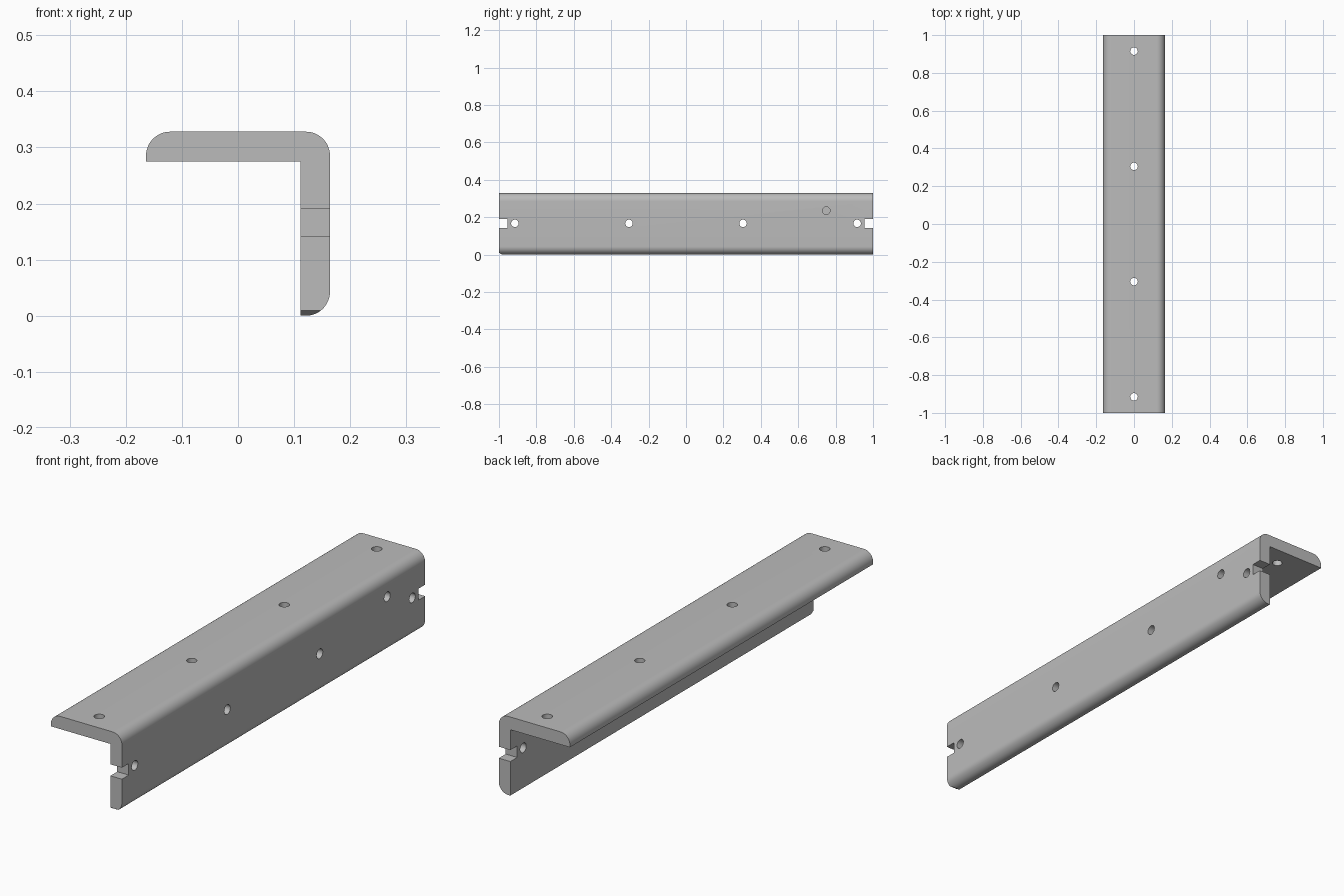
import bpy, bmesh, math
from mathutils import Matrix

cube = bpy.data.objects.get("Cube")
if cube:
    bpy.data.objects.remove(cube, do_unlink=True)

W, T, R, H = 0.164, 0.053, 0.043, 0.328   # half width, thickness, corner radius, height
HOLE = 0.02
HOLE_Y = (-0.915, -0.305, 0.305, 0.915)

steel = bpy.data.materials.new("plain grey steel")
grey = (0.5, 0.5, 0.5, 1)
steel.diffuse_color = grey
steel.use_nodes = True
steel.node_tree.nodes["Principled BSDF"].inputs["Base Color"].default_value = grey


def arc(cx, cz, start, steps=12):
    """Quarter arc, counterclockwise from start (degrees)."""
    angles = [math.radians(start + 90 * i / steps) for i in range(steps + 1)]
    return [(cx + R * math.cos(a), cz + R * math.sin(a)) for a in angles]


def make_object(name, bm):
    bmesh.ops.recalc_face_normals(bm, faces=bm.faces[:])
    mesh = bpy.data.meshes.new(name)
    bm.to_mesh(mesh)
    bm.free()
    mesh.materials.append(steel)
    obj = bpy.data.objects.new(name, mesh)
    bpy.context.collection.objects.link(obj)
    return obj


def drill(bm, axis, location, depth):
    turn = Matrix.Rotation(math.pi / 2, 4, 'Y') if axis == 'X' else Matrix()
    bmesh.ops.create_cone(bm, cap_ends=True, segments=32, radius1=HOLE, radius2=HOLE,
                          depth=depth, matrix=Matrix.Translation(location) @ turn)


def block(bm, location, size, tilt=0):
    bmesh.ops.create_cube(bm, size=1, matrix=Matrix.Translation(location)
                          @ Matrix.Rotation(tilt, 4, 'X') @ Matrix.Diagonal((*size, 1)))


# L-shaped rail: rounded profile extruded along y
profile = [(W - T, 0)] + arc(W - R, R, -90) + arc(W - R, H - R, 0)
profile += arc(-W + R, H - R, 90) + [(-W, H - T), (W - T, H - T)]
bm = bmesh.new()
face = bm.faces.new([bm.verts.new((x, -1, z)) for x, z in profile])
new = bmesh.ops.extrude_face_region(bm, geom=[face])["geom"]
bmesh.ops.translate(bm, vec=(0, 2, 0), verts=[v for v in new if isinstance(v, bmesh.types.BMVert)])
rail = make_object("angle_rail", bm)

# Cutters: screw holes, one blind hole, end notches and the clipped lower corner
bm = bmesh.new()
for y in HOLE_Y:
    drill(bm, 'Z', (0, y, H - T / 2), 0.1)
    drill(bm, 'X', (W - T / 2, y, 0.167), 0.1)
drill(bm, 'X', (W, 0.75, 0.235), 0.07)
for side in (-1, 1):
    block(bm, (W - T / 2, side, 0.166), (0.1, 0.09, 0.048))
block(bm, (W - T / 2, -1, 0), (0.2, 0.1, 0.0166), math.atan2(-0.009, 0.015))
cutter = make_object("hole_and_notch_cutter", bm)
cutter.hide_render = True
cutter.hide_viewport = True

# Apply the cut, then remove the helper
cut = rail.modifiers.new("cut", 'BOOLEAN')
cut.operation = 'DIFFERENCE'
cut.solver = 'EXACT'
cut.object = cutter
cutter.hide_viewport = False
bpy.ops.object.select_all(action='DESELECT')
rail.select_set(True)
bpy.context.view_layer.objects.active = rail
bpy.ops.object.modifier_apply(modifier=cut.name)
bpy.data.objects.remove(cutter, do_unlink=True)
bpy.ops.object.shade_smooth_by_angle(angle=math.radians(30))
